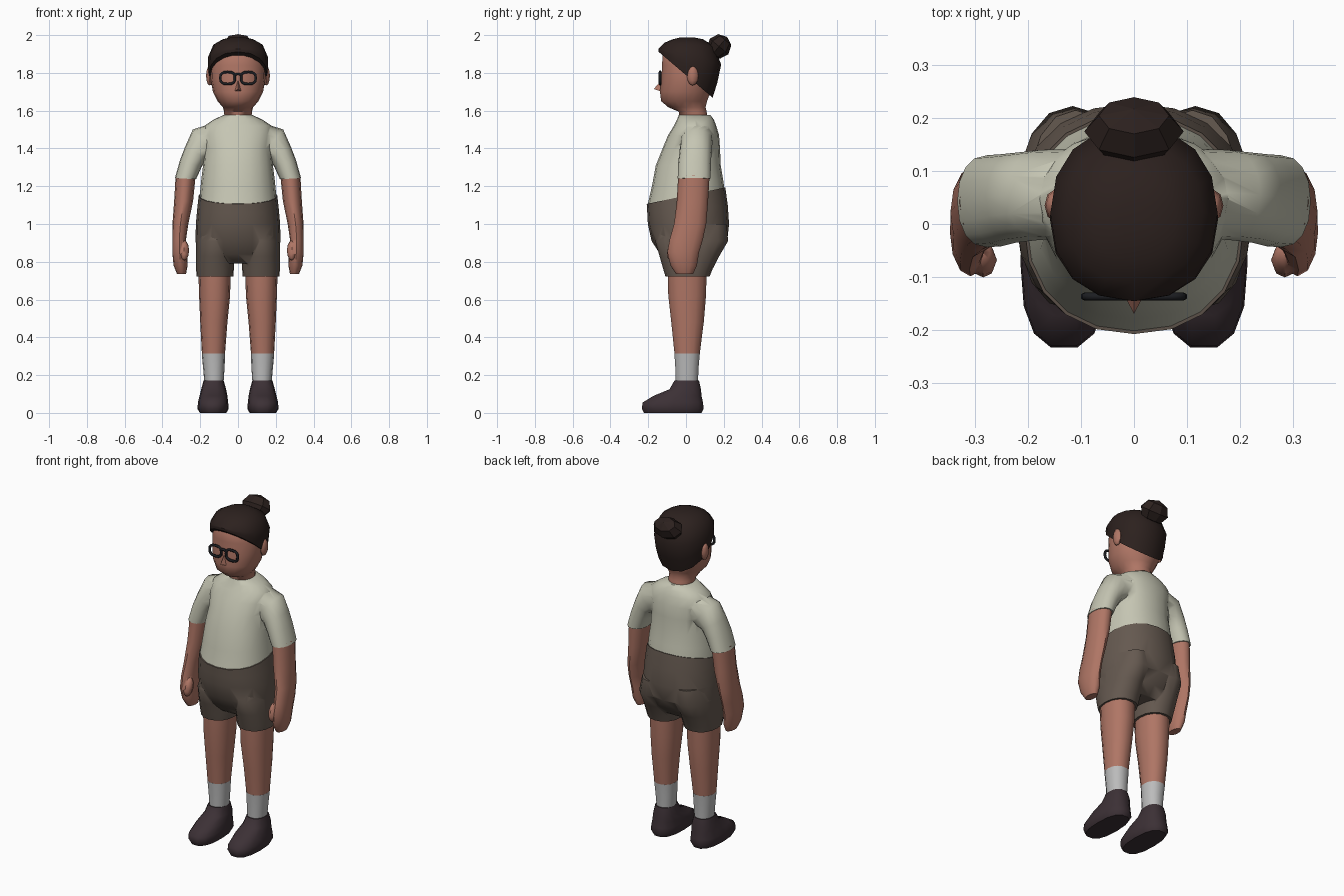
import bpy, bmesh, math
from mathutils import Vector, Matrix

if "Cube" in bpy.data.objects:
    bpy.data.objects.remove(bpy.data.objects["Cube"])


def material(name, rgb):
    m = bpy.data.materials.new(name)
    m.diffuse_color = (*rgb, 1)
    m.use_nodes = True
    m.node_tree.nodes["Principled BSDF"].inputs["Base Color"].default_value = m.diffuse_color
    return m


SKIN = material("skin", (0.43, 0.18, 0.13))
SHIRT = material("shirt_cloth", (0.56, 0.56, 0.45))
SHORTS = material("shorts_cloth", (0.13, 0.10, 0.08))
HAIR = material("dark_hair", (0.025, 0.015, 0.013))
SHOE = material("shoe_leather", (0.045, 0.03, 0.036))
SOCK = material("sock_knit", (0.5, 0.5, 0.5))
FRAME = material("frame_black", (0.012, 0.013, 0.016))


def smooth(ob, angle):
    bpy.ops.object.select_all(action='DESELECT')
    ob.select_set(True)
    bpy.context.view_layer.objects.active = ob
    if angle:
        bpy.ops.object.shade_smooth_by_angle(angle=math.radians(angle))


def finish(name, bm, mat, angle=50):
    bmesh.ops.recalc_face_normals(bm, faces=bm.faces)
    me = bpy.data.meshes.new(name)
    bm.to_mesh(me)
    bm.free()
    me.materials.append(mat)
    ob = bpy.data.objects.new(name, me)
    bpy.context.collection.objects.link(ob)
    smooth(ob, angle)
    return ob


def loft(name, rings, mat, side=1, n=16, power=2.2, angle=50):
    """Ring = x, y, z, rx, ry [, slope front to back, tilt about y in degrees]."""
    bm = bmesh.new()
    loops = []
    for r in rings:
        x, y, z, rx, ry, slope, tilt = (list(r) + [0, 0])[:7]
        t = math.radians(tilt)
        loop = []
        for i in range(n):
            a = 2 * math.pi * i / n
            c, s = math.cos(a), math.sin(a)
            u = rx * math.copysign(abs(c) ** (2 / power), c)
            v = ry * math.copysign(abs(s) ** (2 / power), s)
            loop.append(bm.verts.new((side * (x + u * math.cos(t)), y + v,
                                      z + u * math.sin(t) + v * slope)))
        loops.append(loop)
    for a, b in zip(loops, loops[1:]):
        for i in range(n):
            j = (i + 1) % n
            bm.faces.new((a[i], a[j], b[j], b[i]))
    bm.faces.new(loops[0])
    bm.faces.new(loops[-1])
    return finish(name, bm, mat, angle)


def ball(name, loc, scale, mat, segs=10, rings=6, rot=0, angle=50):
    bm = bmesh.new()
    bmesh.ops.create_uvsphere(bm, u_segments=segs, v_segments=rings, radius=1)
    bm.transform(Matrix.Translation(loc) @ Matrix.Rotation(rot, 4, 'X')
                 @ Matrix.Diagonal((*scale, 1)))
    return finish(name, bm, mat, angle)


def union(base, others, angle=65):
    for o in others:
        mod = base.modifiers.new("join", 'BOOLEAN')
        mod.operation, mod.object, mod.solver = 'UNION', o, 'EXACT'
        bpy.context.view_layer.objects.active = base
        bpy.ops.object.modifier_apply(modifier=mod.name)
        bpy.data.objects.remove(o)
    smooth(base, angle)


SIDES = ((1, "left"), (-1, "right"))

# Shirt: torso joined with two short sleeves
shirt = loft("shirt", [(0, 0, 1.145, .203, .203, .21), (0, .008, 1.22, .196, .188, .1),
                       (0, .012, 1.31, .185, .172), (0, .028, 1.40, .177, .152),
                       (0, .04, 1.47, .187, .135), (0, .048, 1.52, .178, .112),
                       (0, .05, 1.552, .13, .098), (0, .045, 1.578, .075, .083)],
             SHIRT, n=20)
sleeve = [(.10, .058, 1.455, .085, .085, 0, 72), (.178, .055, 1.428, .095, .085, 0, 50),
          (.222, .05, 1.378, .066, .085, 0, 30), (.25, .045, 1.32, .06, .087, 0, 18),
          (.278, .043, 1.24, .056, .087, 0, 3)]
union(shirt, [loft("sleeve", sleeve, SHIRT, s) for s, _ in SIDES])

# Shorts: hips joined with two trouser legs
shorts = loft("shorts", [(0, 0, 1.15, .208, .208, .21), (0, .008, 1.08, .216, .213, .1),
                         (0, .013, 1.0, .223, .215), (0, .018, .91, .225, .200),
                         (0, .018, .84, .215, .155), (0, .018, .79, .17, .11)],
              SHORTS, n=20)
short_leg = [(.11, .04, 1.0, .09, .175), (.116, .03, .91, .106, .193),
             (.122, .018, .83, .1, .158), (.122, .01, .76, .1, .13),
             (.122, .008, .722, .097, .117)]
union(shorts, [loft("short_leg", short_leg, SHORTS, s) for s, _ in SIDES])

for s, tag in SIDES:
    # Arm with a closed hand and thumb
    arm = loft(tag + "_arm", [(.277, .042, 1.26, .053, .083), (.288, .034, 1.12, .05, .083),
                              (.305, .022, 1.0, .042, .085), (.311, .002, .92, .036, .088),
                              (.309, -.015, .85, .039, .084), (.304, -.012, .78, .037, .07),
                              (.299, -.008, .735, .024, .045)], SKIN, s, n=12, power=2)
    union(arm, [ball("thumb", (s * .285, -.068, .86), (.026, .03, .055), SKIN, 8, 6, -.3)])

    # Bare leg
    loft(tag + "_leg", [(.124, .006, .76, .086, .106), (.124, .006, .62, .082, .102),
                        (.128, .008, .48, .072, .088), (.13, .006, .31, .061, .068)],
         SKIN, s, n=14)
    # Sock
    loft(tag + "_sock", [(.13, .006, .315, .062, .069), (.128, .005, .24, .057, .063),
                         (.127, .004, .15, .05, .06)], SOCK, s, n=14)
    # Shoe
    loft(tag + "_shoe", [(.129, .004, .172, .053, .066), (.129, -.004, .125, .066, .085),
                         (.130, -.045, .09, .074, .13), (.132, -.07, .055, .08, .163),
                         (.132, -.07, .022, .083, .167), (.132, -.07, 0, .07, .155)],
         SHOE, s, n=14, power=2.5)
    # Ear
    ball(tag + "_ear", (s * .15, .035, 1.785), (.019, .03, .052), SKIN, 8, 6)

# Head and neck
loft("head", [(0, .045, 1.54, .07, .075), (0, .035, 1.595, .074, .075),
              (0, .005, 1.618, .08, .1), (0, -.01, 1.65, .108, .123),
              (0, -.004, 1.70, .133, .136), (0, .004, 1.77, .145, .136),
              (0, .008, 1.84, .146, .137), (0, .01, 1.90, .132, .135),
              (0, .01, 1.95, .09, .09)], SKIN, n=18, power=2.1)

# Nose
bm = bmesh.new()
nose = [bm.verts.new(p) for p in ((0, -.17, 1.715), (0, -.128, 1.765),
                                  (.022, -.128, 1.70), (-.022, -.128, 1.70))]
for f in ((0, 1, 2), (0, 2, 3), (0, 3, 1), (1, 3, 2)):
    bm.faces.new([nose[i] for i in f])
finish("nose", bm, SKIN, 0)

# Hair cap swept down to the nape
loft("hair", [(0, -.002, 1.79, .154, .143, -.85), (0, .01, 1.835, .159, .156, -.55),
              (0, .02, 1.885, .158, .166, -.25), (0, .02, 1.95, .13, .132, -.08),
              (0, .01, 1.978, .08, .08), (0, .005, 1.988, .035, .035)],
     HAIR, n=16, power=2.2, angle=40)

# Faceted hair bun
ball("hair_bun", (0, .175, 1.94), (.094, .064, .066), HAIR, 8, 4, math.radians(-40), 0)

# Glasses: two rounded rims and a bridge
cu = bpy.data.curves.new("glasses", 'CURVE')
cu.dimensions, cu.bevel_depth, cu.bevel_resolution = '3D', .0075, 1


def wire(pts, closed):
    sp = cu.splines.new('POLY')
    sp.points.add(len(pts) - 1)
    sp.use_cyclic_u = closed
    for p, (x, z) in zip(sp.points, pts):
        p.co = (x, -.137, z, 1)


for s, _ in SIDES:
    rim = []
    for i in range(16):
        c, d = math.cos(i * math.pi / 8), math.sin(i * math.pi / 8)
        rim.append((s * (.055 + .039 * math.copysign(abs(c) ** .72, c)),
                    1.773 + .032 * math.copysign(abs(d) ** .72, d)))
    wire(rim, True)
wire([(-.02, 1.785), (-.008, 1.794), (.008, 1.794), (.02, 1.785)], False)
cu.materials.append(FRAME)
bpy.context.collection.objects.link(bpy.data.objects.new("glasses", cu))
